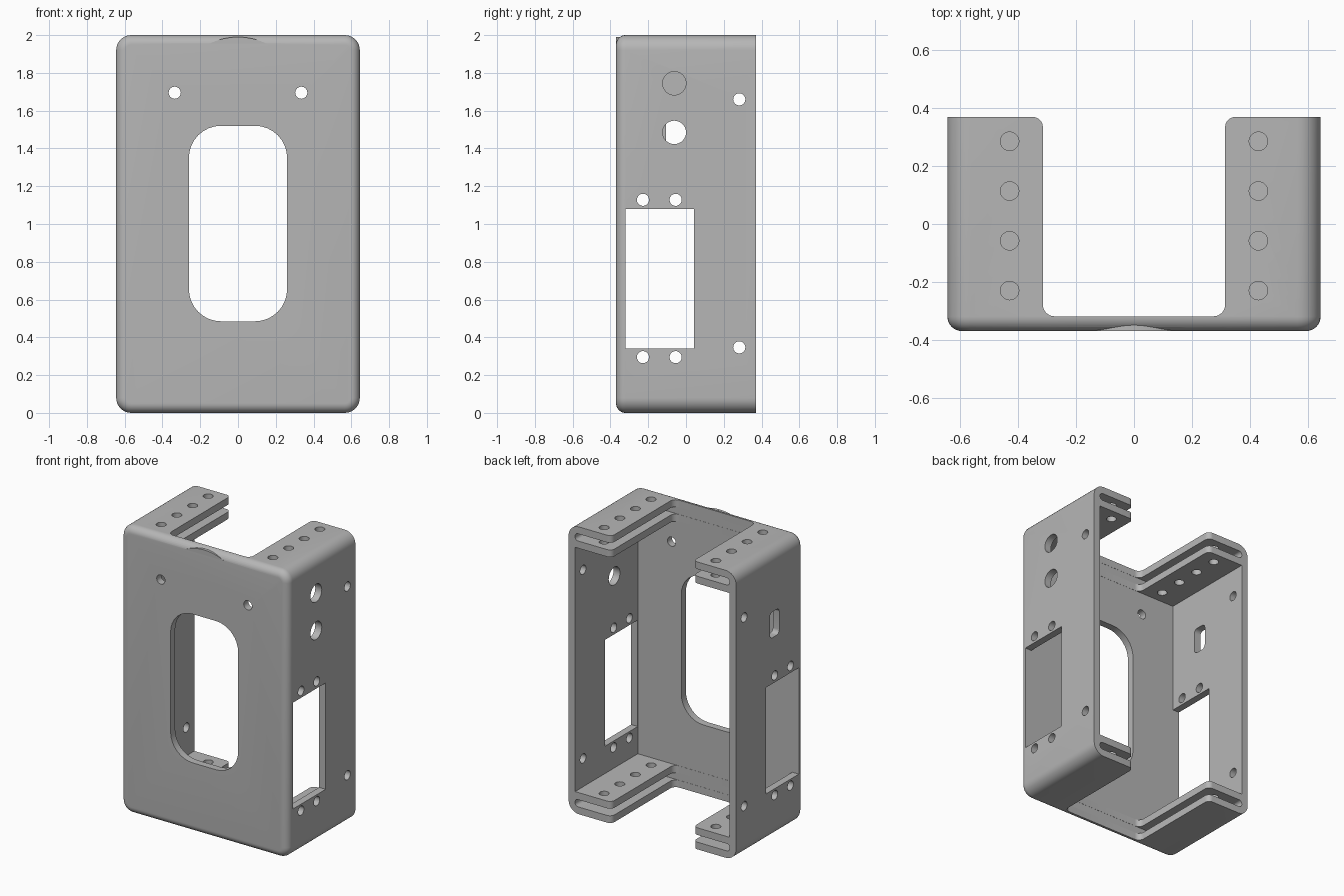
import bpy, bmesh, math

cube = bpy.data.objects.get("Cube")
if cube:
    bpy.data.objects.remove(cube, do_unlink=True)

HX, HY, H, WALL = 0.645, 0.37, 2.0, 0.05


def arc(cx, cy, r, a0, a1, n=8):
    """Points along an arc, angles in degrees."""
    angles = [math.radians(a0 + (a1 - a0) * i / n) for i in range(n + 1)]
    return [(cx + r * math.cos(a), cy + r * math.sin(a)) for a in angles]


def rounded(x0, x1, z0, z1, r):
    """Rounded rectangle profile."""
    return (arc(x1 - r, z1 - r, r, 0, 90) + arc(x0 + r, z1 - r, r, 90, 180)
            + arc(x0 + r, z0 + r, r, 180, 270) + arc(x1 - r, z0 + r, r, 270, 360))


def circle(cx, cy, r, n=32):
    return arc(cx, cy, r, 0, 360, n)[:-1]


def rect(x0, x1, y0, y1):
    return [(x0, y0), (x1, y0), (x1, y1), (x0, y1)]


def loft(bm, rings, axis):
    """Closed solid through (profile, position) rings along an axis."""
    place = {"x": lambda a, b, t: (t, a, b),
             "y": lambda a, b, t: (a, t, b),
             "z": lambda a, b, t: (a, b, t)}[axis]
    loops = [[bm.verts.new(place(a, b, t)) for a, b in p] for p, t in rings]
    n = len(loops[0])
    for low, high in zip(loops, loops[1:]):
        for i in range(n):
            j = (i + 1) % n
            bm.faces.new((low[i], low[j], high[j], high[i]))
    bm.faces.new(loops[0][::-1])
    bm.faces.new(loops[-1])


def prism(bm, profile, axis, t0, t1):
    loft(bm, [(profile, t0), (profile, t1)], axis)


def make(name, bm):
    bmesh.ops.recalc_face_normals(bm, faces=bm.faces[:])
    mesh = bpy.data.meshes.new(name)
    bm.to_mesh(mesh)
    bm.free()
    obj = bpy.data.objects.new(name, mesh)
    bpy.context.collection.objects.link(obj)
    return obj


def combine(target, tool, operation):
    """Apply a boolean and discard the tool."""
    tool.hide_render = True
    mod = target.modifiers.new("shape", "BOOLEAN")
    mod.operation, mod.solver, mod.object = operation, "EXACT", tool
    bpy.context.view_layer.objects.active = target
    bpy.ops.object.modifier_apply(modifier=mod.name)
    bpy.data.objects.remove(tool, do_unlink=True)


# Outer block with rounded long edges and a rounded front rim
bm = bmesh.new()
rings = []
RIM = 0.05
for i in range(9):
    a = math.radians(90 * i / 8)
    d = RIM * (1 - math.sin(a))
    rings.append((rounded(-HX + d, HX - d, d, H - d, 0.08 - d),
                  -HY + RIM * (1 - math.cos(a))))
rings.append((rounded(-HX, HX, 0, H, 0.08), HY))
loft(bm, rings, "y")
body = make("bracket_housing", bm)

# Shallow curved lip at the top of the front
bm = bmesh.new()
prism(bm, arc(0, 1.65, 0.34, 60, 120, 24), "y", -HY + 0.0002, -0.33)
combine(body, make("lip_tool", bm), "UNION")

# Main cavity and the narrow slots that leave the double flanges
bm = bmesh.new()
inner = HX - WALL
prism(bm, rect(-inner, inner, 0.15, 1.85), "y", -HY + WALL, 0.5)
for z in (0.05, 1.90):
    prism(bm, rounded(-inner, inner, z, z + 0.05, 0.022), "y", -HY + WALL, 0.5)
combine(body, make("cavity_tool", bm), "DIFFERENCE")

# U-shaped opening through the top and bottom flanges
half = (arc(0.275, -0.279, 0.04, -90, 0) + arc(0.35, 0.335, 0.035, 180, 90)
        + [(0.35, 0.5)])
bm = bmesh.new()
prism(bm, half + [(-x, y) for x, y in reversed(half)], "z", -0.1, 2.1)
combine(body, make("opening_tool", bm), "DIFFERENCE")

# Front window, side windows and all holes
bm = bmesh.new()
prism(bm, rounded(-0.26, 0.26, 0.485, 1.52, 0.17), "y", -0.45, -0.28)
R = 0.032
for s in (-1, 1):
    near, far = sorted((s * 0.56, s * 0.7))
    prism(bm, circle(s * 0.335, 1.695, R), "y", -0.45, -0.28)
    prism(bm, rect(-0.319, 0.043, 0.34, 1.08), "x", near, far)
    for y, z in [(0.282, 1.66), (0.282, 0.347), (-0.228, 1.128),
                 (-0.055, 1.128), (-0.228, 0.295), (-0.055, 0.295)]:
        prism(bm, circle(y, z, R), "x", near, far)
    # Flange holes stop above the bottom plate
    for i in range(4):
        prism(bm, circle(s * 0.43, -0.23 + 0.172 * i, R), "z", 0.075, 2.1)
# Round ports on one side, rounded slot on the other
for z in (1.745, 1.485):
    prism(bm, circle(-0.062, z, 0.062), "x", 0.56, 0.7)
prism(bm, rounded(-0.105, 0.0, 1.40, 1.58, 0.03), "x", -0.7, -0.56)
combine(body, make("hole_tool", bm), "DIFFERENCE")

# Single grey finish
mat = bpy.data.materials.new("plain_grey")
mat.use_nodes = True
grey = (0.47, 0.47, 0.47, 1)
mat.diffuse_color = grey
for node in mat.node_tree.nodes:
    if node.type == "BSDF_PRINCIPLED":
        node.inputs["Base Color"].default_value = grey
body.data.materials.clear()
body.data.materials.append(mat)
for poly in body.data.polygons:
    poly.material_index = 0

bpy.ops.object.select_all(action="DESELECT")
body.select_set(True)
bpy.context.view_layer.objects.active = body
bpy.ops.object.shade_smooth_by_angle(angle=math.radians(30))
